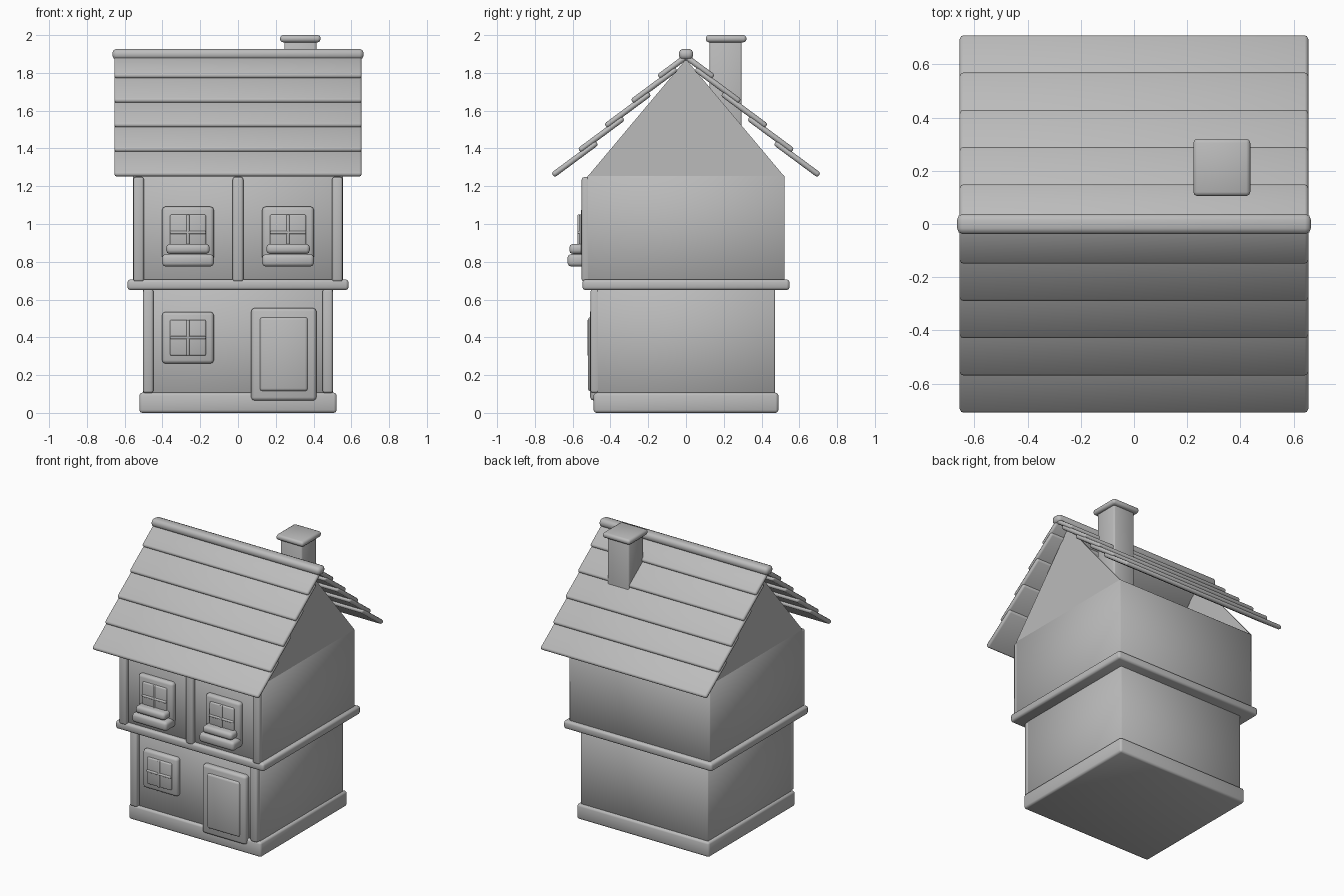
import bpy, bmesh, math
from mathutils import Matrix, Vector

if "Cube" in bpy.data.objects:
    bpy.data.objects.remove(bpy.data.objects["Cube"])

grey = bpy.data.materials.new("plain_grey")
grey.use_nodes = True
grey.diffuse_color = (0.5, 0.5, 0.5, 1)
grey.node_tree.nodes["Principled BSDF"].inputs["Base Color"].default_value = (0.5, 0.5, 0.5, 1)


def finish(name, bm):
    mesh = bpy.data.meshes.new(name)
    bm.to_mesh(mesh)
    bm.free()
    mesh.materials.append(grey)
    obj = bpy.data.objects.new(name, mesh)
    bpy.context.collection.objects.link(obj)
    bpy.ops.object.select_all(action='DESELECT')
    obj.select_set(True)
    bpy.context.view_layer.objects.active = obj
    bpy.ops.object.shade_smooth_by_angle(angle=math.radians(60))


def box(name, x, y, z, bevel=0.012, tilt=0, segments=2):
    """Rounded box from (min, max) ranges, tilted about its centre."""
    size = Vector(b - a for a, b in (x, y, z))
    centre = Vector((a + b) / 2 for a, b in (x, y, z))
    bm = bmesh.new()
    bmesh.ops.create_cube(bm, size=1)
    bmesh.ops.scale(bm, vec=size, verts=bm.verts)
    bmesh.ops.bevel(bm, geom=bm.edges[:], offset=min(bevel, min(size) * 0.45),
                    segments=segments, profile=0.5, affect='EDGES')
    bmesh.ops.transform(bm, matrix=Matrix.Translation(centre) @ Matrix.Rotation(tilt, 4, 'X'),
                        verts=bm.verts)
    finish(name, bm)


def both(half):
    return (-half, half)


# Storeys
box("plinth", both(0.522), both(0.489), (0, 0.107), 0.015)
box("lower_walls", both(0.503), both(0.47), (0.09, 0.67), 0.004, segments=1)
box("floor_band", both(0.585), both(0.548), (0.65, 0.707), 0.015)
box("upper_walls", both(0.555), both(0.522), (0.69, 1.257), 0.004, segments=1)

# Timber posts on the front
for x in (-0.475, 0.475):
    box("lower_post", (x - 0.027, x + 0.027), (-0.505, -0.45), (0.105, 0.655))
for x in (-0.526, 0, 0.526):
    box("upper_post", (x - 0.028, x + 0.028), (-0.552, -0.5), (0.695, 1.248))


# Windows with panes and crossed glazing bars
def window(level, x, z, wall, half_height):
    front = wall - 0.035
    box(level + "_window_frame", (x - 0.137, x + 0.137), (front, wall + 0.02),
        (z - half_height, z + 0.137), 0.018)
    box(level + "_window_pane", (x - 0.095, x + 0.095), (front - 0.012, wall),
        (z - 0.095, z + 0.095), 0.008)
    box(level + "_window_upright", (x - 0.008, x + 0.008), (front - 0.02, wall),
        (z - 0.095, z + 0.095), 0.006)
    box(level + "_window_crossbar", (x - 0.095, x + 0.095), (front - 0.02, wall),
        (z - 0.008, z + 0.008), 0.006)


window("lower", -0.265, 0.398, -0.467, 0.137)
for x in (-0.265, 0.265):
    window("upper", x, 0.955, -0.52, 0.15)
    box("window_ledge", (x - 0.115, x + 0.115), (-0.618, -0.51), (0.842, 0.894), 0.018)
    box("window_sill", (x - 0.137, x + 0.137), (-0.627, -0.51), (0.775, 0.84), 0.018)

# Door
box("door_frame", (0.07, 0.415), (-0.507, -0.45), (0.065, 0.555), 0.018)
box("door_panel", (0.115, 0.37), (-0.52, -0.46), (0.115, 0.507), 0.015)

# Thin gable panels, open loft between them
for side in (-1, 1):
    bm = bmesh.new()
    corners = [bm.verts.new((side * 0.555, y, z))
               for y, z in ((-0.522, 1.25), (0.522, 1.25), (0, 1.872))]
    face = bm.faces.new(corners)
    moved = bmesh.ops.extrude_face_region(bm, geom=[face])["geom"]
    bmesh.ops.translate(bm, vec=(-side * 0.008, 0, 0),
                        verts=[v for v in moved if isinstance(v, bmesh.types.BMVert)])
    bmesh.ops.recalc_face_normals(bm, faces=bm.faces)
    finish("gable", bm)

# Overlapping roof boards on both slopes
pitch = math.radians(36.5)
for side in (-1, 1):
    for row in range(5):
        length = 0.29 if row < 4 else 0.18
        y = 0.705 - 0.14 * row - math.cos(pitch) * length / 2
        z = 1.258 + 0.13 * row + math.sin(pitch) * length / 2
        box("roof_board", both(0.655), (side * y - length / 2, side * y + length / 2),
            (z - 0.015, z + 0.015), 0.013, -side * pitch)
box("roof_ridge", both(0.665), both(0.038), (1.87, 1.927), 0.022)

# Chimney
box("chimney_stack", (0.245, 0.415), (0.125, 0.295), (1.3, 1.975), 0.01)
box("chimney_cap", (0.223, 0.437), (0.105, 0.32), (1.962, 2.0), 0.015)
